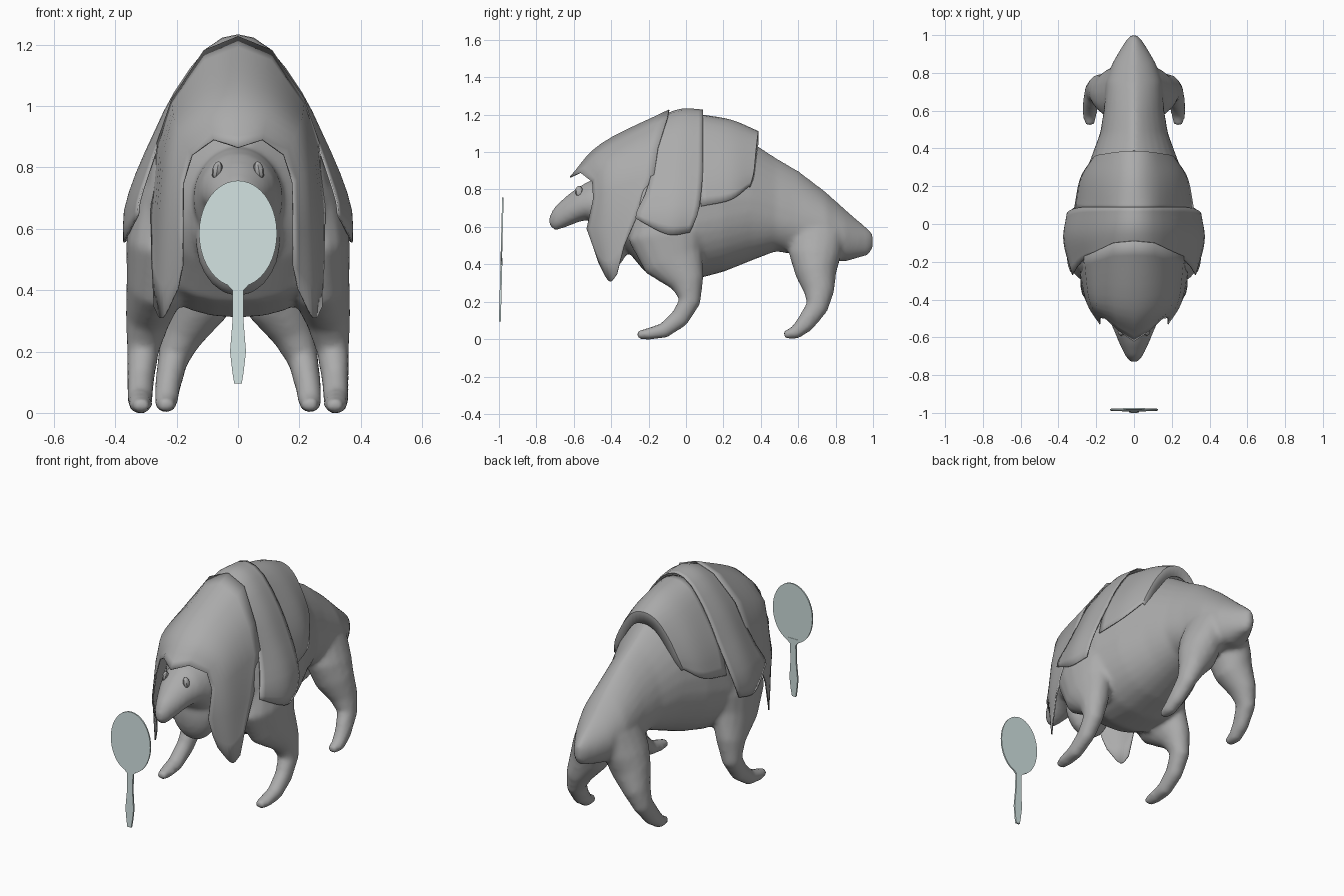
import bpy, bmesh, math
from mathutils import Vector

if "Cube" in bpy.data.objects:
    bpy.data.objects.remove(bpy.data.objects["Cube"])


def material(name, rgb):
    m = bpy.data.materials.new(name)
    m.diffuse_color = (*rgb, 1)
    m.use_nodes = True
    m.node_tree.nodes["Principled BSDF"].inputs["Base Color"].default_value = m.diffuse_color
    return m


GREY = material("stone grey", (0.41, 0.41, 0.41))
GLASS = material("pale glass", (0.64, 0.76, 0.75))


def make(name, bm, mat, angle=40):
    bmesh.ops.recalc_face_normals(bm, faces=bm.faces)
    me = bpy.data.meshes.new(name)
    bm.to_mesh(me)
    bm.free()
    me.materials.append(mat)
    ob = bpy.data.objects.new(name, me)
    bpy.context.collection.objects.link(ob)
    bpy.ops.object.select_all(action='DESELECT')
    ob.select_set(True)
    bpy.context.view_layer.objects.active = ob
    bpy.ops.object.shade_smooth_by_angle(angle=math.radians(angle))
    return ob


def spline(pts, n):
    """Catmull-Rom curve through pts, n steps per span."""
    p = [Vector(q) for q in pts]
    p = [2 * p[0] - p[1]] + p + [2 * p[-1] - p[-2]]
    out = []
    for i in range(1, len(p) - 2):
        a, b, c, d = p[i - 1:i + 3]
        for k in range(n):
            t = k / n
            out.append(0.5 * (2 * b + (c - a) * t + (2 * a - 5 * b + 4 * c - d) * t * t
                              + (3 * b - a - 3 * c + d) * t ** 3))
    return out + [p[-2]]


def bridge(bm, rings):
    """Closed skin over a list of rings."""
    vs = [[bm.verts.new(p) for p in r] for r in rings]
    n = len(vs[0])
    for a, b in zip(vs, vs[1:]):
        for i in range(n):
            j = (i + 1) % n
            bm.faces.new((a[i], a[j], b[j], b[i]))
    bm.faces.new(vs[0][::-1])
    bm.faces.new(vs[-1])


def trunk(bm, stations, power, n=32):
    """Stations along y: (y, top, widest height, bottom, half width)."""
    rings = []
    for y, top, mid, low, w in stations:
        ring = []
        for i in range(n):
            t = 2 * math.pi * i / n
            c, s = math.cos(t), math.sin(t)
            x = math.copysign(abs(c) ** (power if s > 0 else .85), c) * w
            ring.append((x, y, mid + s * (top - mid if s > 0 else mid - low)))
        rings.append(ring)
    bridge(bm, rings)


def limb(bm, pts, side, n=16):
    """Points: (x, y, z, radius across, radius fore and aft)."""
    c = [Vector((p[0] * side, p[1], p[2])) for p in pts]
    rings = []
    for i, p in enumerate(pts):
        tan = (c[min(i + 1, len(c) - 1)] - c[max(i - 1, 0)]).normalized()
        u = (Vector((1, 0, 0)) - tan * tan.x).normalized()
        v = tan.cross(u)
        rings.append([c[i] + u * p[3] * math.cos(2 * math.pi * k / n)
                      + v * p[4] * math.sin(2 * math.pi * k / n) for k in range(n)])
    bridge(bm, rings)


# Body, head and legs fused into one smooth skin
bm = bmesh.new()
trunk(bm, [(1.0, .565, .525, .485, .015), (.975, .59, .525, .45, .04), (.92, .635, .53, .435, .075),
           (.85, .695, .55, .415, .115), (.75, .785, .58, .42, .15), (.6, .90, .62, .45, .16),
           (.48, .97, .65, .47, .18), (.35, 1.055, .68, .42, .228), (.2, 1.135, .65, .36, .285),
           (.05, 1.185, .62, .32, .325), (-.1, 1.17, .6, .31, .335), (-.22, 1.10, .6, .36, .31),
           (-.32, .99, .62, .48, .245), (-.4, .9, .68, .58, .14)], 1.4)
# head and muzzle
trunk(bm, [(-.73, .66, .635, .605, .02), (-.70, .71, .65, .58, .045), (-.64, .765, .68, .60, .075),
           (-.58, .81, .71, .625, .10), (-.52, .845, .72, .64, .125), (-.45, .865, .70, .55, .145),
           (-.3, .88, .70, .5, .15)], 1.1)
# throat
throat = bmesh.ops.create_uvsphere(bm, u_segments=20, v_segments=14, radius=1)["verts"]
for v in throat:
    v.co = Vector((v.co.x * .14, v.co.y * .095 - .395, v.co.z * .19 + .57))
FRONT_LEG = [(.23, -.1, .72, .10, .15), (.25, -.10, .55, .115, .21), (.265, -.065, .42, .10, .165),
             (.295, .01, .3, .072, .09), (.31, .02, .2, .053, .058), (.317, -.035, .11, .045, .052),
             (.32, -.12, .045, .042, .042), (.318, -.2, .028, .039, .032), (.315, -.262, .022, .026, .022)]
HIND_LEG = [(.08, .70, .58, .08, .14), (.1, .69, .45, .11, .14), (.135, .695, .35, .105, .11),
            (.185, .712, .25, .07, .08), (.213, .70, .17, .05, .06), (.23, .635, .08, .042, .05),
            (.235, .58, .032, .038, .036), (.235, .522, .022, .025, .022)]
for s in (-1, 1):
    limb(bm, FRONT_LEG, s)
    limb(bm, HIND_LEG, s)
body = make("body", bm, GREY)
rm = body.modifiers.new("fuse", 'REMESH')
rm.mode = 'VOXEL'
rm.voxel_size = 0.014
rm.use_smooth_shade = True
sm = body.modifiers.new("soften", 'SMOOTH')
sm.factor = 0.5
sm.iterations = 6

# Eyes
for s, label in ((-1, "right_eye"), (1, "left_eye")):
    bm = bmesh.new()
    bmesh.ops.create_uvsphere(bm, u_segments=8, v_segments=6, radius=1)
    for v in bm.verts:
        v.co = Vector((s * (.068 - v.co.z * .005) + v.co.x * .017, -.572 + v.co.y * .02,
                       .79 + v.co.z * .03))
    make(label, bm, GREY)


def plate(name, lines, steps, wall=0):
    """Draped shell: each line runs from the ridge down to the hem on one side.
    A wall factor closes the rear edge inwards towards the body."""
    full = []
    for ln in lines:
        both = [(-x, y, z) for x, y, z in ln[:0:-1]] + list(ln)
        full.append(spline(both, steps))
    cols = [spline(c, 5) for c in zip(*full)]
    if wall:
        for c in cols:
            c.append(Vector((c[-1].x * wall, c[-1].y, .65 + (c[-1].z - .65) * wall)))
    bm = bmesh.new()
    vs = [[bm.verts.new(p) for p in c] for c in cols]
    for a, b in zip(vs, vs[1:]):
        for i in range(len(a) - 1):
            bm.faces.new((a[i], a[i + 1], b[i + 1], b[i]))
    ob = make(name, bm, GREY, 50)
    so = ob.modifiers.new("thickness", 'SOLIDIFY')
    so.thickness = 0.006
    so.offset = 0


# Overlapping back plates, front to rear
plate("mane", [
    [(0, -.62, .865), (.08, -.565, .89), (.15, -.50, .84), (.178, -.495, .75), (.18, -.53, .59),
     (.18, -.49, .48), (.195, -.465, .405)],
    [(0, -.45, 1.045), (.1, -.43, 1.015), (.2, -.41, .935), (.235, -.40, .8), (.247, -.42, .6),
     (.245, -.42, .42), (.245, -.41, .31)],
    [(0, -.09, 1.225), (.11, -.10, 1.18), (.215, -.15, 1.02), (.262, -.17, .88), (.282, -.26, .66),
     (.28, -.33, .5), (.272, -.37, .345)]], 1)
plate("shoulder_plate", [
    [(0, -.16, 1.18), (.1, -.16, 1.145), (.195, -.17, 1.02), (.25, -.18, .90), (.295, -.22, .77),
     (.32, -.26, .69), (.325, -.27, .645)],
    [(0, -.03, 1.228), (.1, -.03, 1.185), (.205, -.04, 1.045), (.268, -.05, .92), (.33, -.06, .78),
     (.368, -.08, .66), (.37, -.1, .56)],
    [(0, .09, 1.225), (.1, .09, 1.175), (.2, .09, 1.03), (.262, .09, .90), (.318, .08, .77),
     (.352, .06, .66), (.355, .02, .57)]], 2)
plate("rear_plate", [
    [(0, .07, 1.2), (.1, .07, 1.16), (.2, .07, 1.01), (.275, .07, .86), (.315, .08, .71)],
    [(0, .24, 1.17), (.1, .24, 1.12), (.195, .24, .99), (.255, .24, .86), (.283, .24, .745)],
    [(0, .385, 1.11), (.08, .38, 1.08), (.15, .37, .99), (.20, .36, .89), (.222, .34, .82)]], 3, .86)


def slab(name, outline, mat, thick=0.01):
    """Thin upright slab from an (x, z) outline, leaning slightly."""
    bm = bmesh.new()
    f = bm.faces.new([bm.verts.new((x, -1.0 + (z - .1) * .026, z)) for x, z in outline])
    ext = bmesh.ops.extrude_face_region(bm, geom=[f])["geom"]
    bmesh.ops.translate(bm, vec=(0, thick, 0),
                        verts=[g for g in ext if isinstance(g, bmesh.types.BMVert)])
    make(name, bm, mat, 30)


# Hand mirror: oval disc and tapered handle
oval = []
for i in range(40):
    t = 2 * math.pi * i / 40
    oval.append((.127 * math.cos(t), .585 + (.172 if math.sin(t) > 0 else .175) * math.sin(t)))
slab("mirror_disc", oval, GLASS, .008)
half = [(.012, .095), (.018, .13), (.026, .2), (.018, .3), (.018, .40), (.033, .415), (.033, .435)]
slab("mirror_handle", half + [(-x, z) for x, z in half[::-1]], GLASS, .01)
